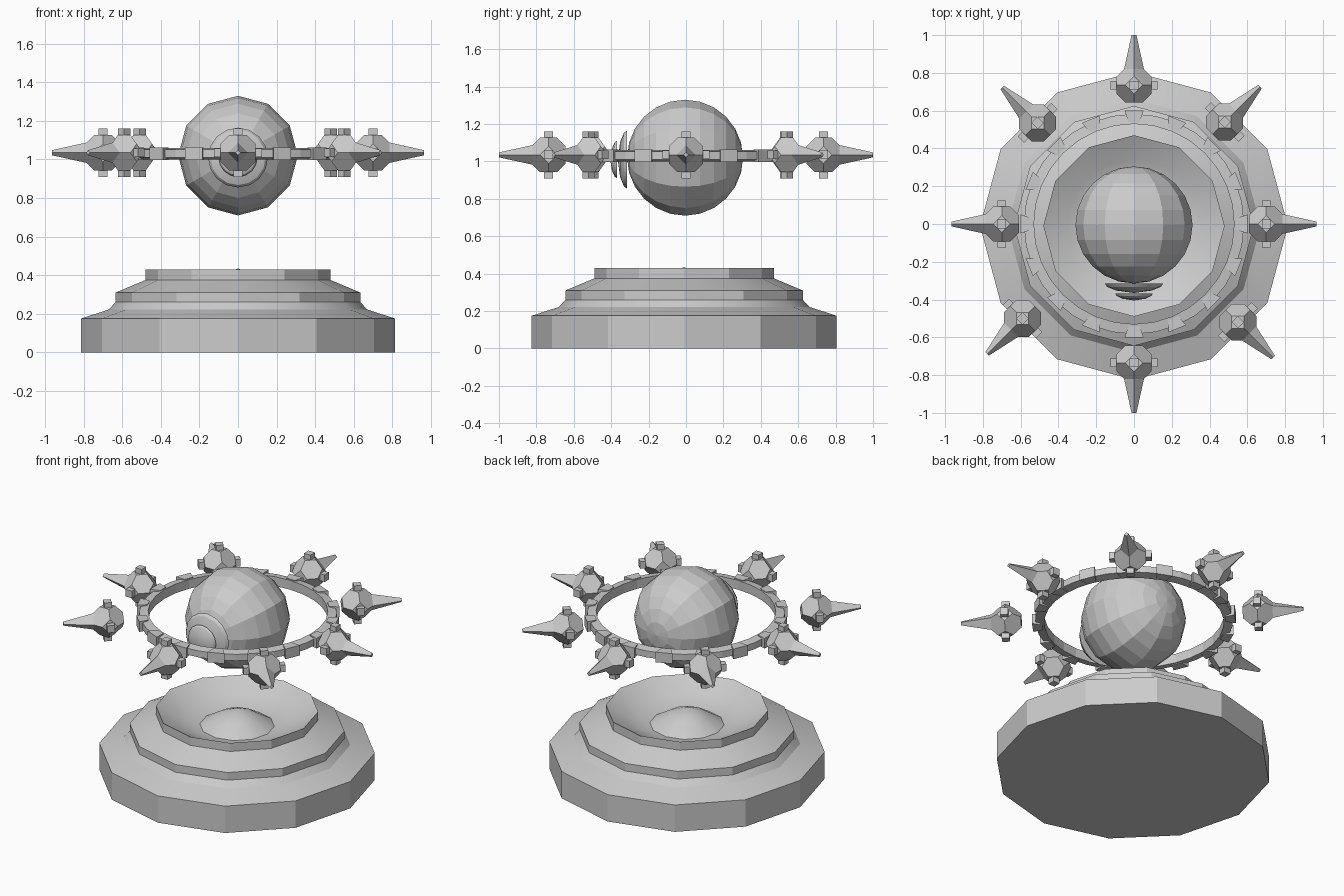
import bpy, bmesh, math
from mathutils import Matrix, Vector
from itertools import permutations, product

if "Cube" in bpy.data.objects:
    bpy.data.objects.remove(bpy.data.objects["Cube"])


def finish(bm, name, smooth=None):
    bmesh.ops.recalc_face_normals(bm, faces=bm.faces)
    mesh = bpy.data.meshes.new(name)
    bm.to_mesh(mesh)
    bm.free()
    obj = bpy.data.objects.new(name, mesh)
    bpy.context.collection.objects.link(obj)
    if smooth:
        bpy.ops.object.select_all(action='DESELECT')
        obj.select_set(True)
        bpy.context.view_layer.objects.active = obj
        bpy.ops.object.shade_smooth_by_angle(angle=math.radians(smooth))
    return obj


def lathe(name, profile, sides, closed=False, smooth=None):
    """Spin (radius, height) points about z."""
    bm = bmesh.new()
    rings = []
    for r, z in profile:
        rings.append([bm.verts.new((r * math.cos(2 * math.pi * i / sides),
                                    r * math.sin(2 * math.pi * i / sides), z))
                      for i in range(sides)])
    pairs = list(zip(rings, rings[1:]))
    if closed:
        pairs.append((rings[-1], rings[0]))
    for a, b in pairs:
        for i in range(sides):
            j = (i + 1) % sides
            bm.faces.new((a[i], a[j], b[j], b[i]))
    bmesh.ops.remove_doubles(bm, verts=bm.verts, dist=1e-5)
    return finish(bm, name, smooth)


def hull(bm, points):
    vs = [bm.verts.new(p) for p in points]
    bmesh.ops.convex_hull(bm, input=vs)
    bmesh.ops.dissolve_limit(bm, angle_limit=0.01, verts=bm.verts, edges=bm.edges)


# Stepped pedestal with a dished top and low centre cone
base = lathe("pedestal", [(0, 0), (0.815, 0), (0.815, 0.175), (0.67, 0.222),
                          (0.635, 0.26), (0.635, 0.31), (0.48, 0.375),
                          (0.48, 0.43), (0.36, 0.365), (0.28, 0.335),
                          (0.22, 0.325), (0.12, 0.385), (0, 0.435)], 12, smooth=25)
base.location.y = -0.01

# Floating ball, poles facing front and back
bm = bmesh.new()
bmesh.ops.create_uvsphere(bm, u_segments=12, v_segments=12, radius=0.31)
ball = finish(bm, "ball")
ball.rotation_euler.x = math.pi / 2
ball.location = (0, -0.005, 1.02)

# Two domed discs in front of the ball
for name, r, back, depth in (("outer_disc", 0.155, -0.315, 0.05),
                             ("inner_disc", 0.10, -0.368, 0.037)):
    disc = lathe(name, [(0, 0), (r, 0), (r * 0.92, depth * 0.35),
                        (r * 0.6, depth * 0.75), (0, depth)], 16, smooth=30)
    disc.rotation_euler.x = math.pi / 2
    disc.location = (0, back, 1.01)

# Ring band
ring = lathe("ring", [(0.53, 1.0), (0.583, 1.01), (0.583, 1.052), (0.53, 1.06)],
             32, closed=True)

# Tapered blocks around the ring
bm = bmesh.new()
for k in range(16):
    a = math.pi / 8 * k
    pts = [Vector((r, s * w, 1.03 + t * h)) for r, w, h in
           ((0.54, 0.03, 0.033), (0.6, 0.05, 0.033)) for s in (-1, 1) for t in (-1, 1)]
    hull(bm, [Matrix.Rotation(a, 3, 'Z') @ p for p in pts])
finish(bm, "ring_blocks")


def knob(name, x, y, angle):
    """Truncated octahedron with four studs and an outward spike."""
    bm = bmesh.new()
    a = 0.046
    body = {p for s in product((-1, 1), repeat=2)
            for p in permutations((0, s[0] * a, s[1] * 2 * a))}
    hull(bm, sorted(body))
    for axis, sign in product((1, 2), (-1, 1)):
        loc = Vector((0, 0, 0))
        loc[axis] = sign * 0.1
        size = Vector((0.046, 0.046, 0.046))
        size[axis] = 0.05
        bmesh.ops.create_cube(bm, size=1, matrix=Matrix.Translation(loc) @
                              Matrix.Diagonal(size.to_4d()))
    hull(bm, [(d, s * r if e else 0, 0 if e else s * r)
              for d, r in ((0.07, 0.056), (0.265, 0.013))
              for s in (-1, 1) for e in (0, 1)])
    obj = finish(bm, name)
    obj.location = (x, y, 1.035)
    obj.rotation_euler.z = math.radians(angle)


# Eight spiked knobs floating around the ring
places = [(0.70, 0), (0.48, 0.54), (0, 0.735), (-0.51, 0.535),
          (-0.70, 0), (-0.59, -0.50), (0, -0.735), (0.55, -0.52)]
for k, (x, y) in enumerate(places):
    knob(f"spiked_knob_{k + 1}", x, y, 45 * k)
